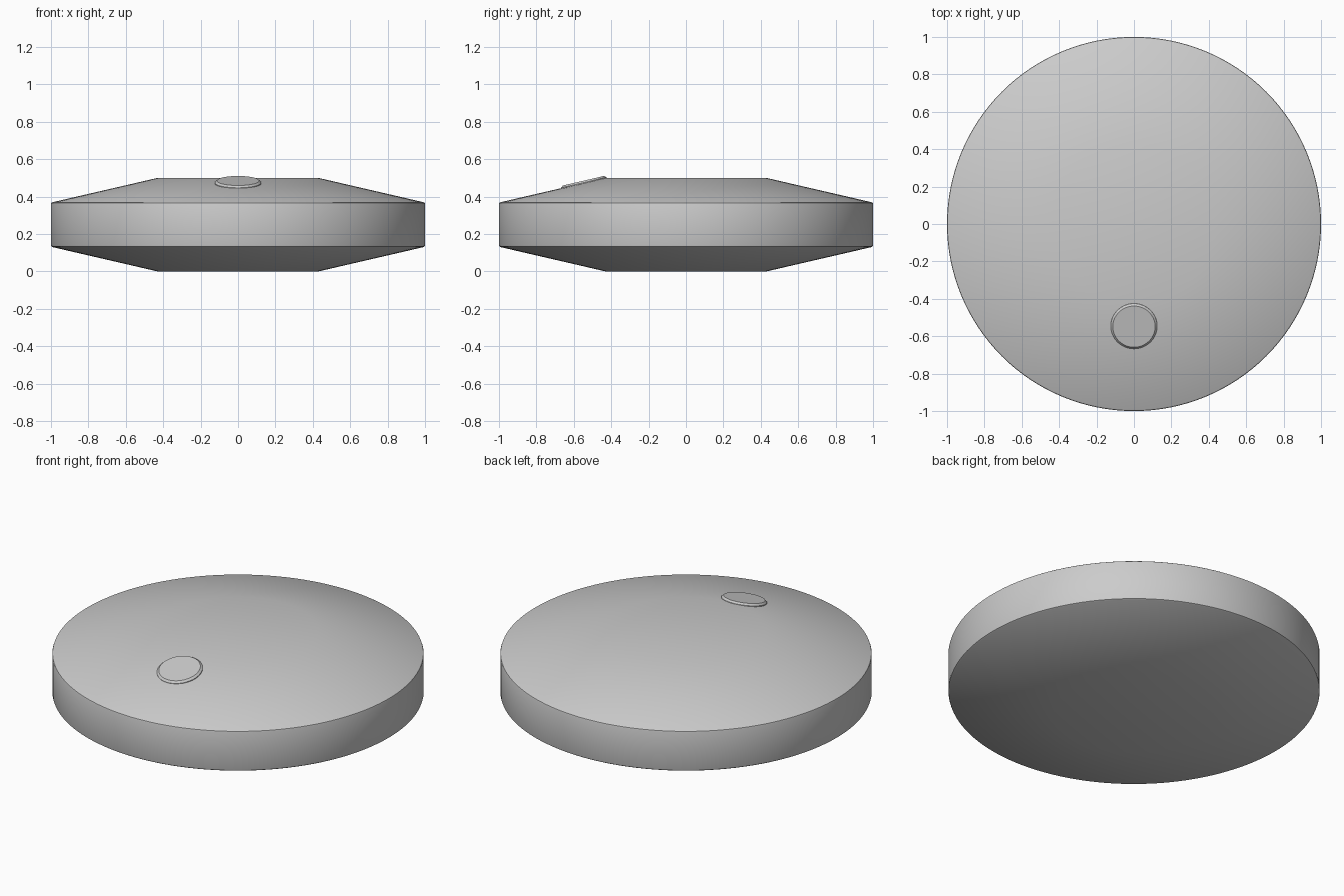
import bpy
import bmesh
import math
from mathutils import Matrix, Vector

old = bpy.data.objects.get("Cube")
if old:
    bpy.data.objects.remove(old, do_unlink=True)

grey = bpy.data.materials.new("light grey")
grey.use_nodes = True
colour = (0.6, 0.6, 0.6, 1)
grey.diffuse_color = colour
grey.node_tree.nodes["Principled BSDF"].inputs["Base Color"].default_value = colour


def lathe(name, profile, sides, matrix=None):
    """Closed solid of revolution from (radius, height) points, bottom to top."""
    bm = bmesh.new()
    rings = []
    for r, z in profile:
        rings.append([bm.verts.new((r * math.cos(a), r * math.sin(a), z))
                      for a in (2 * math.pi * i / sides for i in range(sides))])
    for low, high in zip(rings, rings[1:]):
        for i in range(sides):
            j = (i + 1) % sides
            bm.faces.new((low[i], low[j], high[j], high[i]))
    bm.faces.new(rings[0][::-1])
    bm.faces.new(rings[-1])
    mesh = bpy.data.meshes.new(name)
    bm.to_mesh(mesh)
    bm.free()
    mesh.materials.append(grey)
    obj = bpy.data.objects.new(name, mesh)
    bpy.context.collection.objects.link(obj)
    if matrix:
        obj.matrix_world = matrix
    bpy.ops.object.select_all(action="DESELECT")
    obj.select_set(True)
    bpy.context.view_layer.objects.active = obj
    bpy.ops.object.shade_smooth_by_angle(angle=math.radians(30))
    return obj


# Disc body: flat faces, sloped shoulders and a softly chamfered rim
height, flat_r, rim_z, soft = 0.5, 0.43, 0.132, 0.008
lower = [(flat_r, 0), (1 - soft, rim_z - soft / 4), (1 - soft / 4, rim_z + soft / 4),
         (1, rim_z + soft)]
upper = [(r, height - z) for r, z in reversed(lower)]
lathe("disc_body", lower + upper, 128)

# Round button lying on the front slope
slope = math.atan2(rim_z, 1 - flat_r)
button_y = -0.546
button_z = height - rim_z + (1 + button_y) * math.tan(slope)
place = Matrix.Translation(Vector((0, button_y, button_z))) @ Matrix.Rotation(slope, 4, "X")
lathe("button", [(0.124, -0.02), (0.124, 0.002), (0.113, 0.012)], 64, place)
